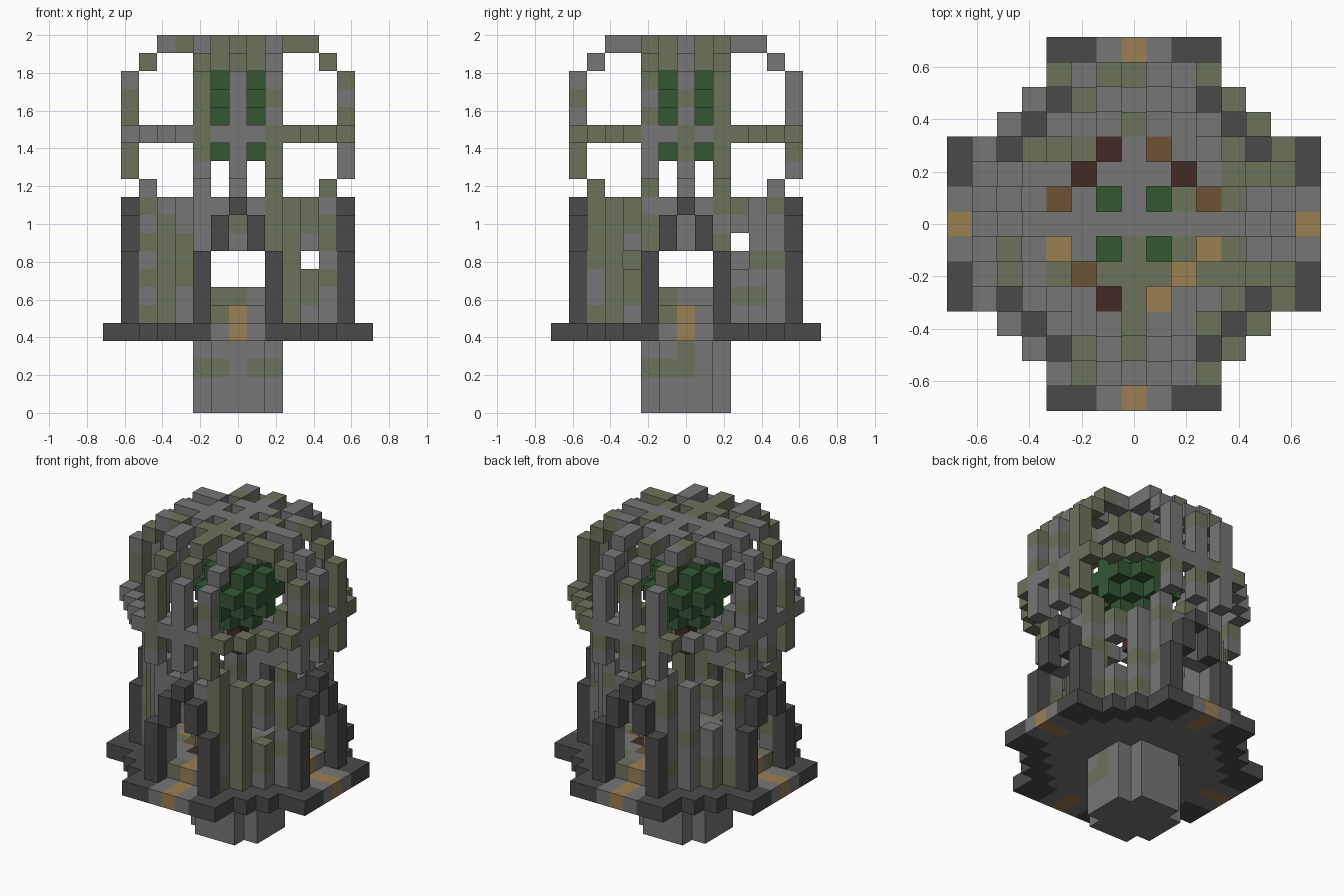
import bpy
import bmesh
import random
from math import hypot
from mathutils import Vector

random.seed(4)
V = 2 / 21  # edge of one block

if "Cube" in bpy.data.objects:
    bpy.data.objects.remove(bpy.data.objects["Cube"])

COLOURS = {
    "stone": (0.18, 0.18, 0.18),
    "mossy_stone": (0.15, 0.17, 0.105),
    "dark_stone": (0.068, 0.068, 0.068),
    "leaf": (0.033, 0.095, 0.034),
    "tan_wood": (0.33, 0.21, 0.085),
    "brown_wood": (0.15, 0.088, 0.035),
    "dark_wood": (0.055, 0.024, 0.017),
}
NAMES = list(COLOURS)
MATS = []
for name, rgb in COLOURS.items():
    mat = bpy.data.materials.new(name)
    mat.use_nodes = True
    mat.diffuse_color = (*rgb, 1)
    bsdf = mat.node_tree.nodes["Principled BSDF"]
    bsdf.inputs["Base Color"].default_value = (*rgb, 1)
    bsdf.inputs["Roughness"].default_value = 0.9
    MATS.append(mat)

# block ranges (low corner, high corner) kept clean or overgrown with moss
CLEAN = [
    ((-6, 0, 18), (6, 0, 20)),     # cross rib
    ((-6, -6, 15), (-3, -3, 15)),  # front left belt
    ((0, -6, 12), (0, -5, 18)),    # front middle rib
]
MOSS = [
    ((-2, -2, 2), (-1, -1, 2)),    # foot
    ((1, -2, 2), (2, 0, 2)),
    ((2, 0, 3), (2, 0, 3)),
    ((-1, -2, 6), (0, -2, 6)),     # dais
    ((-5, -4, 9), (-3, -2, 9)),    # wall
    ((3, -4, 8), (3, -4, 11)),
    ((4, -3, 10), (5, -2, 10)),
    ((2, -5, 9), (2, -5, 11)),
    ((2, 3, 8), (4, 5, 8)),
    ((2, -6, 15), (6, -3, 15)),    # belt
    ((3, 2, 15), (6, 6, 15)),
    ((-2, -6, 15), (-2, -5, 19)),  # ribs
    ((2, -6, 12), (2, -5, 14)),
    ((-6, -2, 13), (-6, -2, 17)),
    ((5, 2, 11), (6, 2, 18)),
    ((0, -5, 19), (0, -1, 20)),    # crown
    ((3, -2, 18), (6, -2, 20)),
    ((-1, -2, 19), (1, -2, 20)),
    ((2, -1, 19), (2, 1, 20)),
    ((4, 2, 19), (5, 2, 20)),
]
parts = {}   # part name -> {cell: colour}
solid = set()


def within(cell, boxes):
    return any(all(a <= c <= b for a, c, b in zip(lo, cell, hi)) for lo, hi in boxes)


def put(part, cell, colour="weathered"):
    """Add one block to a part; weathered stone is mossy in patches."""
    if cell in solid:
        return
    if colour == "weathered":
        clean = within(cell, CLEAN) or part == "foot_column"
        mossy = not clean and random.random() < 0.25
        mossy = mossy or (within(cell, MOSS) and not within(cell, CLEAN))
        colour = "mossy_stone" if mossy else "stone"
    solid.add(cell)
    parts.setdefault(part, {})[cell] = colour


def disc(lo, hi):
    """Cells whose distance from the axis is in [lo, hi)."""
    span = range(-7, 8)
    return [(i, j) for i in span for j in span if lo <= hypot(i, j) < hi]


def four(a, b):
    """A cell at sideways offset a and distance b on each of four sides."""
    return [(a, -b), (b, a), (-a, b), (-b, -a)]


# foot column: square with the corners cut away
for k in range(4):
    for i, j in disc(0, 2.5):
        put("foot_column", (i, j, k))

# platform: stone slab, dark rim, four straight ends with a bordered path
for i, j in disc(0, 7.7):
    side, out = sorted((abs(i), abs(j)))
    if hypot(i, j) < 6.75 or side <= 3:
        if side == 0 and out >= 6:
            colour = "tan_wood"
        elif side == 1 or hypot(i, j) < 5.5:
            colour = "stone"
        else:
            colour = "dark_stone"
        put("platform", (i, j, 4), colour)

# raised floor with path ends and a ring of wood
wood = {(1, -3): "tan", (2, -2): "tan", (3, -1): "tan", (3, 1): "brown",
        (2, 2): "dark", (1, 3): "brown", (-1, 3): "dark", (-2, 2): "dark",
        (-3, 1): "brown", (-3, -1): "tan", (-2, -2): "brown", (-1, -3): "dark"}
for i, j in disc(0, 5.5):
    if 2.5 <= hypot(i, j) < 3.5:
        put("wood_ring", (i, j, 5), wood.get((i, j), "brown") + "_wood")
    elif min(abs(i), abs(j)) == 0 and max(abs(i), abs(j)) > 3:
        put("floor_path", (i, j, 5), "tan_wood")
    else:
        put("raised_floor", (i, j, 5))

# central dais
for i, j in disc(0, 2.5):
    put("dais", (i, j, 6))

# round wall with four doorways and a few fallen blocks
fallen = {(4, -3, 8), (4, 3, 8), (4, 3, 9), (-4, 3, 9)}
for k in range(6, 12):
    for i, j in disc(4.5, 5.5):
        doorway = min(abs(i), abs(j)) <= 1 and k < 9
        if not doorway and (i, j, k) not in fallen:
            put("round_wall", (i, j, k))

# stepped dark arch in front of each doorway
for a, levels in ((2, range(5, 9)), (1, range(9, 11)), (0, range(11, 12))):
    for side in (-a, a):
        for k in levels:
            for i, j in four(side, 6):
                put("door_arches", (i, j, k), "dark_stone")

# dome ribs: three parallel arcs each way
for a in (-2, 0, 2):
    arc = [(5, 12)] + [(6, k) for k in range(13, 19)] + [(5, 19), (4, 20), (3, 20)]
    if a == 0:
        arc += [(2, 20), (1, 20), (0, 20)]
    for b, k in arc:
        for i, j in four(a, b):
            put("dome_ribs", (i, j, k))

# dome hoops: wide belt and two-course crown ring
for i, j in disc(6, 6.75):
    put("dome_belt", (i, j, 15))
for k in (19, 20):
    for i, j in disc(2, 2.5):
        put("crown_ring", (i, j, k))

# tree: ball of leaves on a short trunk
for k in range(14, 19):
    for i, j in disc(0, 2.5):
        if i * i + j * j + (k - 16) ** 2 <= 5:
            put("leaf_ball", (i, j, k), "leaf")
for k in (12, 13):
    put("trunk", (0, 0, k), "dark_wood")

# turn each part into a mesh of its exposed block faces
AXES = [Vector(d) for d in ((1, 0, 0), (0, 1, 0), (0, 0, 1))]
for name, cells in parts.items():
    bm = bmesh.new()
    for cell, colour in cells.items():
        centre = Vector(cell) + AXES[2] / 2
        for n, axis in enumerate(AXES):
            for sign in (-1, 1):
                normal = axis * sign
                if tuple(int(c) for c in Vector(cell) + normal) in solid:
                    continue
                u = AXES[(n + 1) % 3] / 2
                w = AXES[(n + 2) % 3] / 2 * sign
                mid = centre + normal / 2
                corners = (mid - u - w, mid + u - w, mid + u + w, mid - u + w)
                face = bm.faces.new([bm.verts.new(c * V) for c in corners])
                face.material_index = NAMES.index(colour)
    bmesh.ops.remove_doubles(bm, verts=bm.verts, dist=V / 100)
    mesh = bpy.data.meshes.new(name)
    bm.to_mesh(mesh)
    bm.free()
    for mat in MATS:
        mesh.materials.append(mat)
    bpy.context.collection.objects.link(bpy.data.objects.new(name, mesh))
